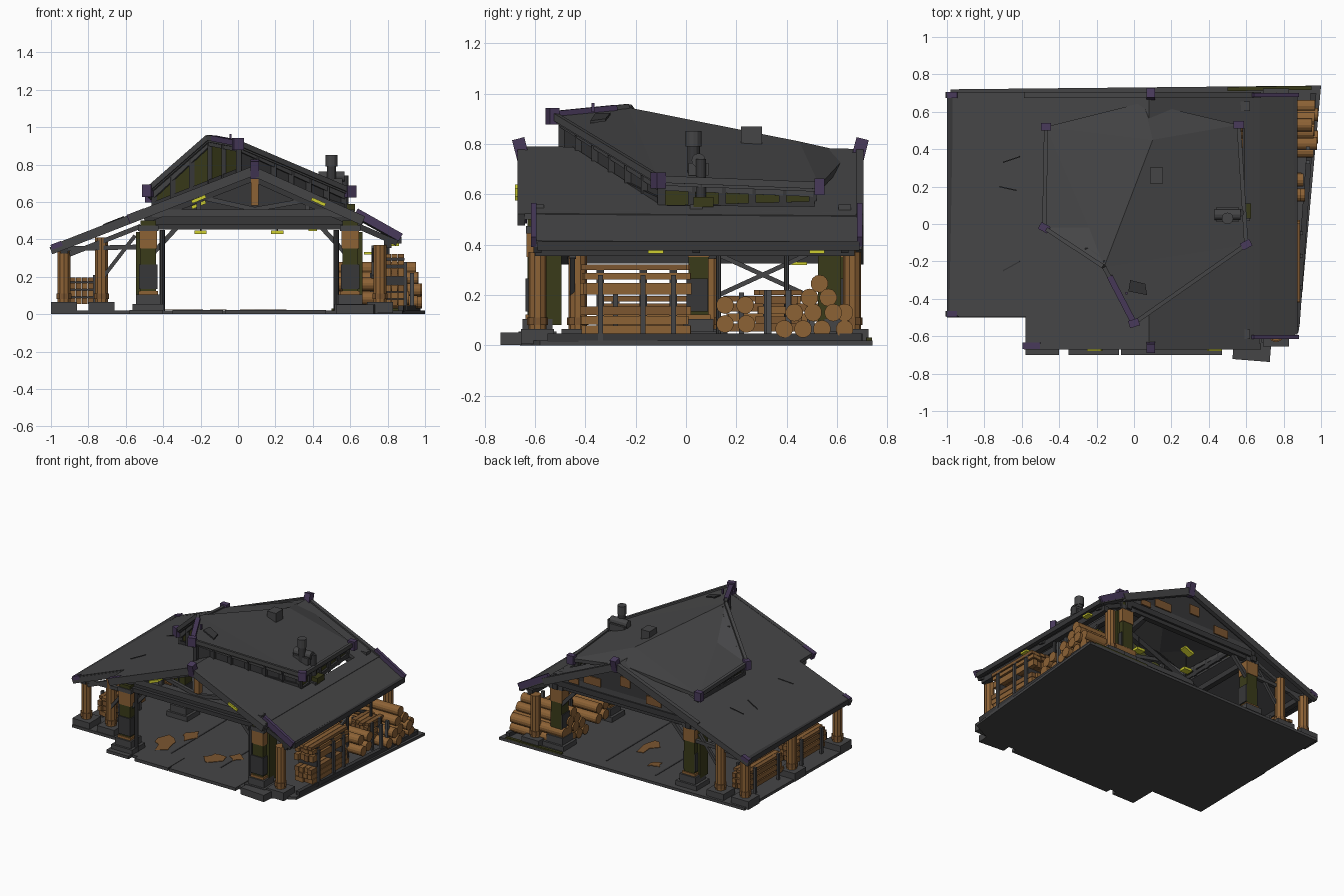
import bpy, bmesh, math, random
from mathutils import Vector, Matrix

if "Cube" in bpy.data.objects:
    bpy.data.objects.remove(bpy.data.objects["Cube"])
random.seed(4)

def material(name, r, g, b):
    m = bpy.data.materials.new(name)
    m.diffuse_color = (r, g, b, 1)
    m.use_nodes = True
    m.node_tree.nodes["Principled BSDF"].inputs["Base Color"].default_value = m.diffuse_color
    return m
GREY = material("slate grey", .060, .060, .062)
DARK = material("dark iron", .038, .038, .040)
STEEL = material("worn steel", .075, .078, .082)
WOOD = material("wood brown", .265, .122, .036)
WOOD2 = material("dark wood", .20, .092, .030)
OLIVE = material("olive green", .042, .044, .010)
PURPLE = material("dull purple", .066, .042, .105)
YELLOW = material("lamp yellow", .62, .62, .03)

def finish(name, bm, mat):
    bmesh.ops.recalc_face_normals(bm, faces=bm.faces)
    me = bpy.data.meshes.new(name)
    bm.to_mesh(me); bm.free()
    me.materials.append(mat)
    ob = bpy.data.objects.new(name, me)
    bpy.context.collection.objects.link(ob)
    return ob

def box(name, c, s, mat, rot=(0, 0, 0)):
    bm = bmesh.new()
    bmesh.ops.create_cube(bm, size=1, matrix=Matrix.Diagonal((*s, 1)))
    ob = finish(name, bm, mat)
    ob.location, ob.rotation_euler = c, rot
    return ob

def beam(name, a, b, w, h, mat):
    # rectangular bar from a to b, width w sideways and height h
    a, b = Vector(a), Vector(b)
    d = b - a
    x = d.normalized()
    side = Vector((0, 0, 1)).cross(x) if abs(x.z) < .99 else Vector((0, 1, 0))
    side.normalize()
    m = Matrix((x, side, x.cross(side))).transposed().to_4x4()
    bm = bmesh.new()
    bmesh.ops.create_cube(bm, size=1, matrix=Matrix.Translation((a + b) / 2) @ m @ Matrix.Diagonal((d.length, w, h, 1)))
    return finish(name, bm, mat)

def rod(name, a, b, r, mat, n=12):
    a, b = Vector(a), Vector(b)
    bm = bmesh.new()
    m = Matrix.Translation((a + b) / 2) @ (b - a).to_track_quat('Z', 'Y').to_matrix().to_4x4()
    bmesh.ops.create_cone(bm, cap_ends=True, segments=n, radius1=r, radius2=r, depth=(b - a).length, matrix=m)
    return finish(name, bm, mat)

def slab(name, pts, faces, t, mat):
    # surface with thickness t downwards
    bm = bmesh.new()
    vs = [bm.verts.new(p) for p in pts]
    for f in faces:
        bm.faces.new([vs[i] for i in f])
    if t:
        new = bmesh.ops.extrude_face_region(bm, geom=bm.faces[:], use_keep_orig=True)["geom"]
        bmesh.ops.translate(bm, vec=(0, 0, -t), verts=[v for v in new if isinstance(v, bmesh.types.BMVert)])
    return finish(name, bm, mat)

RX, RZ = .08, .79                      # lower ridge
def lowz(x):
    if x < RX: return RZ - (RX - x) * .39
    return RZ - (x - RX) * .45 if x < .66 else .53 - (x - .66) * .57

# floor and front plates
slab("floor", [(-1, -.5, .02), (-.56, -.5, .02), (-.56, -.66, .02), (.72, -.66, .02), (.88, -.58, .02),
               (1, .74, .02), (-.98, .72, .02)], [range(7)], .02, GREY)
for x0, x1 in [(-.58, -.4), (-.35, -.08), (-.07, .47)]:
    box("floor_front_plate", ((x0 + x1) / 2, -.6, .012), (x1 - x0, .2, .022), GREY)
box("front_corner_block", (.63, -.68, .026), (.2, .1, .05), GREY, (0, 0, -.08))
for x in (-.2, .2):
    box("floor_seam", (x, 0, .0205), (.012, 1.28, .004), DARK)
for cx, cy, r in [(-.32, -.38, .09), (-.25, -.2, .06), (.08, -.4, .07), (.2, -.3, .05), (.1, .3, .07), (-.1, .5, .05)]:
    pts = [(cx + r * random.uniform(.4, 1.2) * math.cos(k * .7), cy + 1.4 * r * random.uniform(.4, 1.2) * math.sin(k * .7), .025)
           for k in range(9)]
    slab("rust_patch", pts, [range(9)], .003, WOOD2)

# lower roof, open in the middle below the raised roof
def strip(name, xy):
    slab(name, [(x, y, lowz(x) - .007 * (y + .65)) for x, y in xy], [range(len(xy))], .025, GREY)
strip("roof_left_lean_to", [(-1, -.49), (-.54, -.49), (-.54, .7), (-1, .7)])
strip("roof_left_front", [(-.58, -.65), (RX, -.65), (RX, -.46), (-.02, -.46), (-.15, -.22), (-.45, -.01), (-.58, -.01)])
strip("roof_left_side", [(-.58, -.01), (-.44, -.01), (-.44, .5), (-.58, .5)])
strip("roof_left_back", [(-.58, .5), (RX, .5), (RX, .7), (-.58, .7)])
strip("roof_right_front", [(RX, -.65), (.67, -.65), (.67, -.11), (.56, -.11), (RX, -.45)])
strip("roof_right_back", [(RX, .51), (.67, .51), (.67, .7), (RX, .7)])
strip("roof_right_side", [(.59, -.11), (.67, -.11), (.67, .51), (.59, .51)])
strip("roof_right_lean_to", [(.64, -.6), (.86, -.6), (.86, .7), (.64, .7)])
box("eave_gutter_right", (.86, .05, .395), (.03, 1.28, .035), DARK)
box("eave_gutter_left", (-.985, .1, .355), (.03, 1.18, .035), DARK)
for x, y0, a in [(-.7, -.25, .5), (-.72, .2, -.2), (-.7, .33, .3)]:   # roof cracks
    beam("roof_crack", (x, y0, lowz(x) + .001), (x + .09, y0 + a * .1, lowz(x + .09) + .001), .006, .004, DARK)

# upper roof
T, P, M, B = (0, -.53, .915), (-.16, -.23, .945), (.1, .45, .81), (.05, .65, .765)
R1, R2, L1, L2 = (.60, -.11, .66), (.56, .53, .635), (-.48, -.02, .665), (-.47, .52, .635)
D = (-.24, -.02, .755)
slab("upper_roof", [T, P, M, B, R1, R2, L1, L2, D],
     [(0, 4, 1), (4, 2, 1), (4, 5, 2), (6, 8, 1), (1, 8, 2), (8, 7, 2), (6, 7, 8), (2, 5, 3), (2, 3, 7)], .025, GREY)
slab("roof_dent_patch", [(-.03, -.36, .922), (.07, -.38, .892), (.06, -.32, .9), (-.02, -.3, .924)], [range(4)], .01, DARK)

# clerestory walls with studs
def clerestory(a, b, mat, n, drop=.02):
    ins = lambda p: Vector(p) + (Vector((.05, .1, p[2])) - Vector(p)) * .06
    a, b = ins(a), ins(b)
    za, zb = lowz(a.x) - drop, lowz(b.x) - drop
    slab("clerestory_panel", [(a.x, a.y, za), (b.x, b.y, zb), (b.x, b.y, b.z - .02), (a.x, a.y, a.z - .02)], [range(4)], 0, mat)
    for k in range(n + 1):
        p = a.lerp(b, k / n)
        beam("clerestory_stud", (p.x, p.y, lowz(p.x) - drop), (p.x, p.y, p.z - .015), .03, .03, DARK)
    beam("clerestory_rail", (a.x, a.y, a.z - .03), (b.x, b.y, b.z - .03), .03, .03, GREY)
    beam("clerestory_sill", (a.x, a.y, za + .02), (b.x, b.y, zb + .02), .03, .03, DARK)
clerestory(T, R1, DARK, 6)
clerestory(R1, R2, OLIVE, 5, .05)
clerestory(L1, L2, OLIVE, 4)
clerestory(P, L1, OLIVE, 3)
clerestory(T, P, OLIVE, 2)

# edge trims and purple end caps
for a, b in [(T, R1), (T, P), (P, L1), (R1, R2), (L1, L2)]:
    beam("upper_edge_trim", a, b, .022, .028, GREY)
beam("upper_purple_edge", T, (-.13, -.28, .94), .032, .03, PURPLE)
for c, rz in [(R1, .5), (R2, 0), (L1, -.5), (L2, 0), (T, .3)]:
    box("purple_corner_cap", (c[0], c[1], c[2] - .005), (.055, .04, .065), PURPLE, (0, 0, rz))
box("peak_spike", (-.04, -.37, .945), (.012, .012, .035), PURPLE)
for y in (-.655, .69):
    box("purple_ridge_cap", (RX + .01, y, .775), (.045, .05, .095), PURPLE, (.25 if y < 0 else -.25, 0, 0))
    yr = y + .05 if y < 0 else y
    beam("purple_right_rafter_cap", (.63, yr, .545), (.87, yr, .41), .022, .045, PURPLE)
    for x0, x1 in [(-.58, RX), (RX, .67)]:
        beam("gable_fascia", (x0, y, lowz(x0) - .025), (x1, y, lowz(x1) - .025), .03, .05, GREY)
box("purple_left_gable_cap", (-.54, -.65, .525), (.1, .035, .05), PURPLE, (0, -.37, 0))
for y in (-.48, .69):
    box("purple_left_eave_cap", (-.97, y, .368), (.06, .032, .028), PURPLE, (0, -.37, 0))
    beam("left_fascia", (-1, y, lowz(-1) - .03), (-.5, y, lowz(-.5) - .03), .03, .04, GREY)

# roof trusses
for y in (-.59, .04, .63):
    beam("lower_tie_beam", (-.46, y, .468), (.62, y, .468), .04, .03, DARK)
    beam("middle_tie_beam", (-.46, y + .02, .5), (.62, y + .02, .5), .03, .04, DARK)
    beam("upper_tie_beam", (-.46, y, .54), (.62, y, .54), .05, .04, GREY)
    beam("king_post", (.09, y, .58), (.09, y, .73), .04, .04, WOOD)
    for x0, x1 in [(-.5, RX), (RX, .66)]:
        beam("rafter", (x0, y, lowz(x0) - .06), (x1, y, lowz(x1) - .06), .04, .04, DARK)
        xm = (x0 + x1) / 2
        beam("truss_strut", (xm, y, lowz(xm) - .05), (.09, y, .56), .025, .025, GREY)
        beam("truss_stud", (xm, y, .55), (xm, y, lowz(xm) - .05), .025, .025, GREY)
    for x, s in [(-.45, 1), (.57, -1)]:
        beam("knee_brace", (x, y, .33), (x + s * .12, y, .46), .025, .025, GREY)
    beam("right_lean_to_rafter", (.62, y, .48), (.85, y, .38), .03, .03, DARK)
    yl = max(y, -.45)
    beam("left_lean_to_brace", (-.9, yl, .32), (-.52, yl, .47), .025, .025, GREY)
    beam("left_lean_to_tie", (-.95, yl, .35), (-.5, yl, .36), .025, .025, GREY)
    beam("left_diagonal", (-.72, yl, .2), (-.55, yl, .42), .02, .02, GREY)
# rear gable infill with rust panels
slab("rear_gable_wall", [(-.5, .655, .5), (.64, .655, .5), (.64, .655, .52), (RX, .655, .76), (-.5, .655, .55)], [range(5)], 0, DARK)
for x, z, w, h in [(-.2, .57, .12, .06), (.3, .59, .14, .06), (.03, .65, .08, .07), (.45, .55, .08, .04)]:
    box("rear_rust_panel", (x, .66, z), (w, .008, h), WOOD2)
for x, z in [(-.48, .47), (.6, .47), (.8, .375), (-.93, .345)]:
    beam("purlin", (x, -.6 if x > -.9 else -.47, z), (x, .67, z), .04, .04, DARK)

# main posts
for x in (-.48, .6):
    for y in (-.59, .05, .61):
        box("post_foot", (x, y, .03), (.17, .15, .05), GREY)
        box("post_plinth", (x, y, .075), (.13, .12, .06), GREY)
        box("post_core", (x, y, .3), (.085, .08, .4), OLIVE)
        box("post_wood_collar", (x, y, .105), (.105, .095, .035), WOOD)
        box("post_wood_top", (x, y, .4), (.095, .086, .1), WOOD)
        box("post_iron_plate", (x, y - .005, .2), (.1, .085, .13), DARK)
        box("post_bracket", (x, y, .46), (.11, .09, .03), GREY)
    s = 1 if x > 0 else -1
    for y in (-.54, .57):
        box("side_olive_board", (x + s * .05, y, .26), (.03, .09, .36), OLIVE)
    rod("downpipe", (x - s * .075, -.6, .02), (x - s * .075, -.6, .45), .015, DARK, 8)

# side wooden posts
for x, y, top in [(-.93, -.43, .345), (-.73, -.43, .41), (-.93, .1, .345), (-.93, .64, .345), (-.73, .64, .41), (.76, -.59, .37), (.76, .66, .37)]:
    rod("side_wood_post", (x, y, .03), (x, y, top), .036, WOOD, 10)
    box("side_post_foot", (x, y, .035), (.14, .13, .06), GREY)
    rod("side_post_band", (x, y, .08), (x, y, .11), .042, WOOD2, 10)
for y in (.13, .4):
    rod("thin_side_post", (.8, y, .02), (.8, y, .37), .01, GREY, 8)
for a, b in [(.13, .48), (.48, .13)]:
    beam("right_cross_brace", (.72, a, .2), (.72, b, .36), .015, .018, GREY)
beam("right_kerb", (.87, -.55, .03), (.96, .7, .03), .03, .035, DARK)
beam("rear_olive_rail", (.5, .722, .025), (.95, .728, .025), .022, .012, OLIVE)

# log pile, logs lying along x
for y, z in [(.155, .085), (.24, .085), (.155, .16), (.235, .16), (.39, .065), (.465, .065), (.54, .065), (.63, .065),
             (.43, .13), (.505, .13), (.585, .13), (.63, .13), (.49, .19), (.565, .19), (.53, .245)]:
    ob = rod("stacked_log", (.54, y, z), (.97 - (.06 if y < .3 else 0) + random.uniform(-.02, .015), y, z), .035, WOOD, 14)
for y in (.33, .405, .5):
    box("log_stake", (.93, y, .12), (.02, .02, .2), STEEL)

# plank stacks lying along y; each layer is (height, thickness)
def stack(x0, x1, y0, y1, layers, stakes, zt, pick):
    n = 4
    w = (x1 - x0) / n
    for k, (z, t) in enumerate(layers):
        for i in range(n):
            j = random.uniform(-.012, .012)
            box("stacked_plank", (x0 + w * (i + .5), (y0 + y1) / 2 + j, z), (w * .92, y1 - y0, t), pick[(i + k) % 3])
    for y in stakes:
        for x in (x0 - .004, x1 + .004):
            box("stack_stake", (x, y, zt / 2 + .02), (.018, .02, zt), GREY)
    for (z, t), (z2, t2) in zip(layers, layers[1:]):
        for y in stakes:
            box("stack_spacer", ((x0 + x1) / 2, y, (z + t / 2 + z2 - t2 / 2) / 2), (x1 - x0, .03, max(.004, z2 - t2 / 2 - z - t / 2)), DARK)
stack(.75, .89, -.41, .01, [(.063, .032), (.1, .034), (.138, .034), (.225, .045), (.275, .026), (.31, .022)], (-.34, -.17, -.05), .26, (WOOD, WOOD, WOOD2))
stack(.72, .86, .28, .45, [(.1, .03), (.14, .03), (.18, .03), (.21, .02)], (.32, .41), .2, (WOOD2, WOOD, WOOD2))
for y0, y1 in [(-.34, .02), (.16, .56)]:
    stack(-.9, -.77, y0, y1, [(.07, .032), (.11, .032), (.15, .032), (.185, .02)], (y0 + .06, y1 - .07), .19, (WOOD2, WOOD, WOOD2))

# yellow lamps
for y in (-.4, .3):
    for x in (-.2, .21):
        box("hanging_lamp", (x, y, .437), (.065, .05, .018), YELLOW)
        rod("lamp_rod", (x, y, .44), (x, y, .54), .005, DARK, 6)
    box("small_lamp", (.4, y, .45), (.045, .04, .012), YELLOW)
for x, z, r in [(-.21, .615, -.39), (.43, .6, .42)]:
    box("slope_lamp", (x, -.655, z), (.08, .05, .018), YELLOW, (0, r, 0))
    box("slope_lamp", (x, .3, z - .03), (.08, .05, .018), YELLOW, (0, r, 0))
for y in (-.12, .52):
    box("lean_to_lamp", (.83, y, .372), (.06, .06, .014), YELLOW)
box("low_side_lamp", (.7, .45, .325), (.05, .06, .012), YELLOW)

# chimney and roof box
rod("chimney_pipe", (.5, .03, .64), (.5, .03, .85), .025, DARK)
rod("chimney_cap", (.5, .03, .79), (.5, .03, .852), .031, GREY)
rod("chimney_elbow", (.43, .05, .735), (.57, .05, .735), .028, GREY)
box("chimney_base", (.5, .05, .7), (.12, .08, .05), GREY)
rod("side_vent", (.57, .06, .55), (.57, .06, .74), .02, DARK)
box("vent_olive_plate", (.6, .07, .57), (.05, .08, .04), OLIVE)
box("roof_box", (.12, .26, .835), (.07, .085, .07), GREY)
